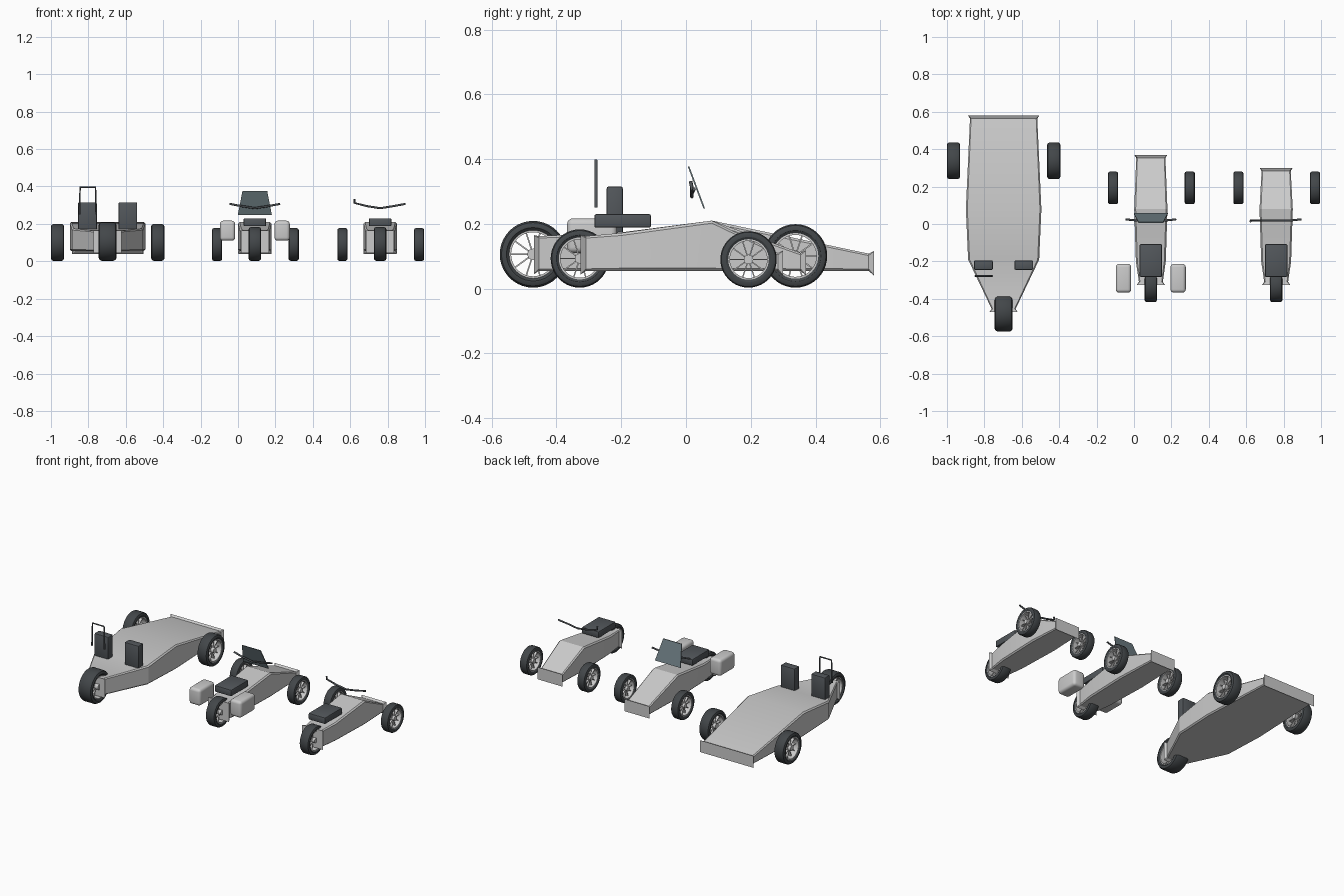
import bpy, bmesh, math
from mathutils import Vector

if "Cube" in bpy.data.objects:
    bpy.data.objects.remove(bpy.data.objects["Cube"])


def material(name, c):
    m = bpy.data.materials.new(name)
    m.diffuse_color = (*c, 1)
    m.use_nodes = True
    m.node_tree.nodes["Principled BSDF"].inputs["Base Color"].default_value = m.diffuse_color
    return m


RUBBER = material("rubber", (0.055, 0.062, 0.067))
DARK = material("dark_trim", (0.085, 0.095, 0.105))
GLASS = material("tinted_glass", (0.15, 0.2, 0.22))


def finish(bm, name, mat=None, angle=30):
    bmesh.ops.recalc_face_normals(bm, faces=bm.faces)
    me = bpy.data.meshes.new(name)
    bm.to_mesh(me)
    bm.free()
    ob = bpy.data.objects.new(name, me)
    bpy.context.collection.objects.link(ob)
    if mat:
        me.materials.append(mat)
    bpy.ops.object.select_all(action='DESELECT')
    bpy.context.view_layer.objects.active = ob
    ob.select_set(True)
    bpy.ops.object.shade_smooth_by_angle(angle=math.radians(angle))
    return ob


def box(name, lo, hi, mat=None, bevel=0.004, segs=2):
    bm = bmesh.new()
    bmesh.ops.create_cube(bm, size=1)
    for v in bm.verts:
        v.co = [l + (c + 0.5) * (h - l) for l, h, c in zip(lo, hi, v.co)]
    bmesh.ops.bevel(bm, geom=bm.edges[:], offset=bevel, segments=segs,
                    affect='EDGES', profile=0.5)
    return finish(bm, name, mat)


def ring(name, center, profile, mat=None, n=40):
    # closed (x, radius) profile spun around the axle
    bm = bmesh.new()
    rows = []
    for i in range(n):
        a = 2 * math.pi * i / n
        rows.append([bm.verts.new((center[0] + x, center[1] + r * math.cos(a),
                                   center[2] + r * math.sin(a))) for x, r in profile])
    m = len(profile)
    for i in range(n):
        p, q = rows[i], rows[(i + 1) % n]
        for j in range(m):
            k = (j + 1) % m
            bm.faces.new((p[j], p[k], q[k], q[j]))
    return finish(bm, name, mat)


def wheel(name, x, y, r, w):
    c = Vector((x, y, r + 0.003))
    h, s = w / 2, w * 0.16
    ring(name + "_tyre", c, [(-h * .85, r * .72), (-h, r * .8), (-h, r - s), (-h + s * .35, r - s * .35),
                             (-h + s, r), (h - s, r), (h - s * .35, r - s * .35), (h, r - s),
                             (h, r * .8), (h * .85, r * .72)], RUBBER)
    ring(name + "_rim", c, [(-h * .85, r * .66), (-h * .85, r * .73),
                            (h * .85, r * .73), (h * .85, r * .66)])
    # hub and spokes
    bm = bmesh.new()
    hub = bmesh.ops.create_cone(bm, cap_ends=True, segments=20, radius1=r * .17,
                                radius2=r * .17, depth=w * .8)['verts']
    for v in hub:
        v.co = c + Vector((v.co.z, v.co.x, v.co.y))
    for i in range(10):
        a = 2 * math.pi * i / 10
        d, t = Vector((0, math.cos(a), math.sin(a))), Vector((0, -math.sin(a), math.cos(a)))
        for v in bmesh.ops.create_cube(bm, size=1)['verts']:
            v.co = c + Vector((v.co.x * w * .3, 0, 0)) + d * r * (.4 + v.co.y * .58) + t * v.co.z * r * .045
    finish(bm, name + "_spokes")


def body(name, cx, stations):
    # loft of chamfered rectangles (y, half width, top), with flared end lips
    z0, lip = 0.055, 0.011
    y, w, t = stations[0]
    e, ew, et = stations[-1]
    rows = [(y, w + lip, z0 - lip, t + lip * .3, .001), (y + .016, w, z0, t, .006)]
    rows += [(a, b, z0, h, .008) for a, b, h in stations[1:-1]]
    rows += [(e - .016, ew, z0, et + .003, .006), (e, ew + lip, z0 - lip - .004, et + lip, .001)]
    bm = bmesh.new()
    loops = []
    for y, w, b, t, c in rows:
        pts = [(-w + c, b), (w - c, b), (w, b + c), (w, t - c),
               (w - c, t), (-w + c, t), (-w, t - c), (-w, b + c)]
        loops.append([bm.verts.new((cx + px, y, pz)) for px, pz in pts])
    for p, q in zip(loops, loops[1:]):
        for j in range(8):
            k = (j + 1) % 8
            bm.faces.new((p[j], p[k], q[k], q[j]))
    bm.faces.new(loops[0])
    bm.faces.new(loops[-1])
    finish(bm, name, angle=20)


def tube(name, pts, r, mat):
    cu = bpy.data.curves.new(name, 'CURVE')
    cu.dimensions = '3D'
    cu.bevel_depth, cu.bevel_resolution, cu.use_fill_caps = r, 2, True
    sp = cu.splines.new('POLY')
    sp.points.add(len(pts) - 1)
    for p, co in zip(sp.points, pts):
        p.co = (*co, 1)
    ob = bpy.data.objects.new(name, cu)
    bpy.context.collection.objects.link(ob)
    cu.materials.append(mat)


# wide two-seat three-wheeler
A = -0.697
body("wide_body", A, [(-.47, .064, .162), (-.19, .19, .175), (.08, .202, .21), (.58, .18, .105)])
wheel("wide_single_wheel", A, -.472, .103, .096)
for s, n in ((-1, "left"), (1, "right")):
    wheel("wide_wheel_" + n, A + s * .268, .338, .098, .07)
    box("seat_back_" + n, (A + s * .108 - .05, -.245, .165), (A + s * .108 + .05, -.195, .315), DARK, .006)
tube("roll_hoop", [(-.848, -.278, .25), (-.844, -.278, .396), (-.762, -.278, .396), (-.758, -.278, .25)],
     .005, DARK)

# two narrow three-wheelers
for name, cx, end in (("touring", .09, .37), ("sport", .76, .30)):
    body(name + "_body", cx, [(-.325, .064, .162), (-.2, .08, .172), (.08, .089, .21), (end, .078, .107)])
    wheel(name + "_single_wheel", cx, -.328, .09, .066)
    for s, n in ((-1, "left"), (1, "right")):
        wheel(name + "_wheel_" + n, cx + s * .205 + .003, .193, .087, .054)
    box(name + "_seat", (cx - .06, -.283, .188), (cx + .06, -.108, .23), DARK, .006)
    ends = [(cx - .135, .025, .307), (cx - .07, .018, .295), (cx, .018, .284),
            (cx + .07, .018, .295), (cx + .135, .025, .307)]
    if name == "sport":
        ends = [(cx - .137, .014, .332), (cx - .137, .018, .312)] + ends[1:]
    tube(name + "_handlebar", ends, .0055, DARK)

# touring panniers
for s, n in ((-1, "left"), (1, "right")):
    x = .09 + s * .146
    box("pannier_" + n, (x - .041, -.367, .11), (x + .041, -.213, .217), None, .018, 4)

# touring windscreen: leaning trapezoid slab
bm = bmesh.new()
bmesh.ops.create_cube(bm, size=1)
for v in bm.verts:
    up = v.co.z > 0
    v.co = (.09 + v.co.x * (.132 if up else .182),
            (.008 if up else .056) + v.co.y * .005, .377 if up else .248)
finish(bm, "windscreen", GLASS)
